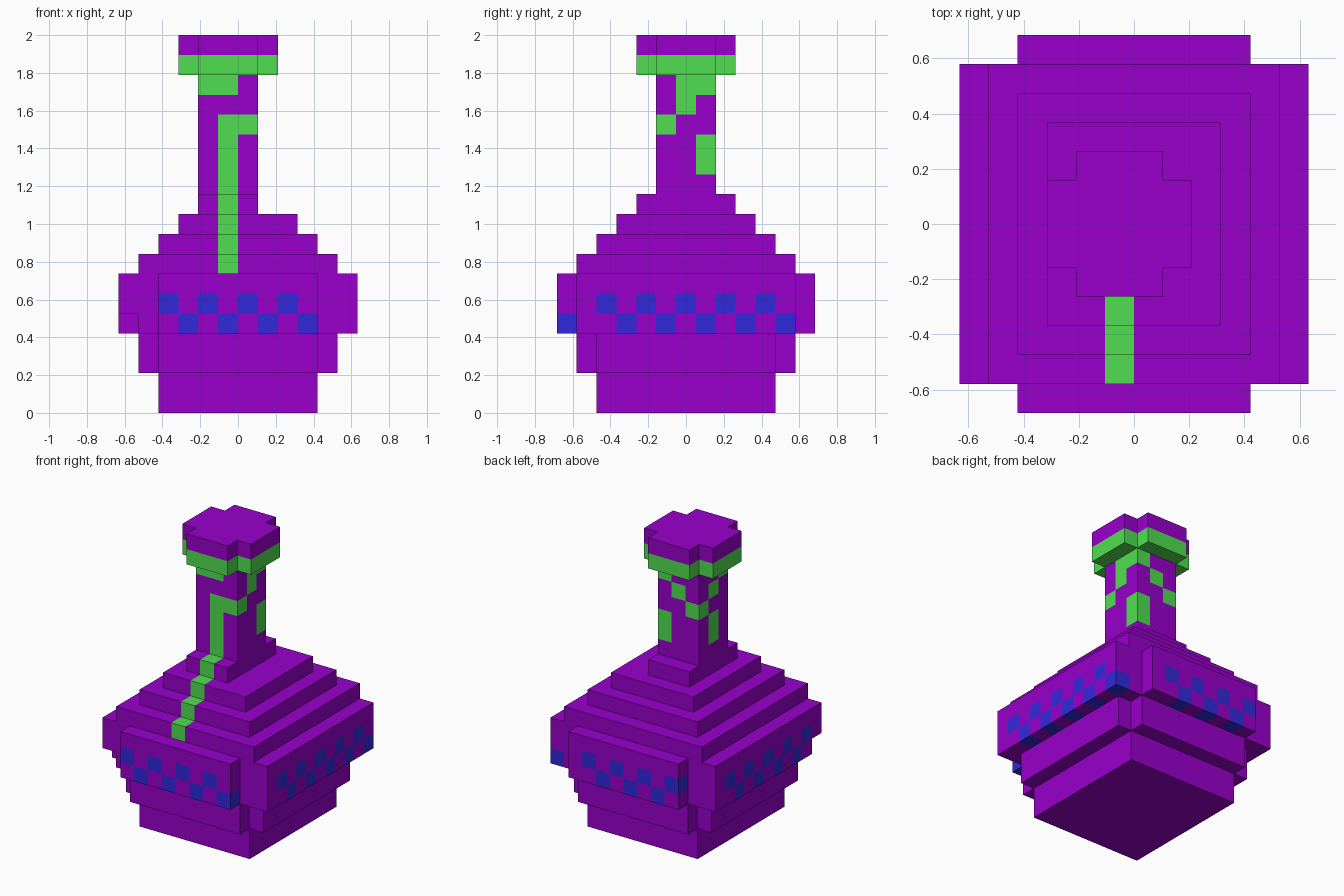
import bpy, bmesh
from mathutils import Vector

if "Cube" in bpy.data.objects:
    bpy.data.objects.remove(bpy.data.objects["Cube"], do_unlink=True)

U = 2 / 19  # block size: the bottle is 19 blocks tall


def material(name, rgb):
    m = bpy.data.materials.new(name)
    m.use_nodes = True
    m.diffuse_color = (*rgb, 1)
    m.node_tree.nodes["Principled BSDF"].inputs["Base Color"].default_value = (*rgb, 1)
    return m


PURPLE, GREEN, BLUE = range(3)
MATERIALS = [
    material("purple", (0.319, 0.0, 0.604)),
    material("green", (0.08, 0.73, 0.08)),
    material("blue", (0.031, 0.022, 0.71)),
]


def box(x0, x1, half_depth, z0, z1):
    """Blocks from x0 to x1, centred in depth."""
    return {(x, y, z) for x in range(x0, x1)
            for y in range(-half_depth, half_depth + 1)
            for z in range(z0, z1)}


# Bottle sections, from bottom to top
parts = {
    "base": box(-4, 4, 4, 0, 2),
    "lower_body": box(-4, 4, 5, 2, 4) | box(-5, 5, 4, 2, 4),
    "belt": (box(-6, 6, 5, 4, 7) | box(-4, 4, 6, 4, 7)) - {(-6, -5, 4)},
    "shoulder_step_1": box(-5, 5, 5, 7, 8),
    "shoulder_step_2": box(-4, 4, 4, 8, 9),
    "shoulder_step_3": box(-3, 3, 3, 9, 10),
    "neck_collar": box(-2, 1, 2, 10, 11),
    "neck": box(-2, 1, 1, 11, 17),
    "cap": box(-3, 2, 1, 17, 19) | box(-2, 1, 2, 17, 19),
}
solid = set().union(*parts.values())

# Green drips on the neck, as (x, y) columns with a height range
drips = set()
for x, y, z0, z1 in [(-1, -1, 11, 15), (0, -1, 14, 15), (-2, -1, 16, 17),
                     (-1, -1, 16, 17), (0, 0, 15, 17), (0, 1, 16, 17),
                     (0, 1, 12, 14), (-1, 1, 15, 16), (-2, 1, 14, 15),
                     (-2, 0, 15, 16), (-2, 0, 12, 14)]:
    drips |= {(x, y, z) for z in range(z0, z1)}


def block_colour(x, y, z):
    # Green band under the cap, and the drip down the shoulder steps
    if z == 17 or (x, y, z) in drips:
        return GREEN
    if 7 <= z <= 10 and x == -1 and y == z - 12:
        return GREEN
    # Blue checker around the belt
    if z in (4, 5):
        if abs(y) == 6 and (x + z) % 2 and (x, y, z) != (3, 6, 4):
            return BLUE
        if x in (-6, 5) and y > -5 and (y + z) % 2 and (x, y, z) != (-6, 5, 4):
            return BLUE
    return PURPLE


def build(name, blocks):
    """Mesh the exposed block sides, then merge flat areas of one colour."""
    bm = bmesh.new()
    corners = {}

    def vert(p):
        key = tuple(round(c * 2) for c in p)
        if key not in corners:
            corners[key] = bm.verts.new(p * U)
        return corners[key]

    for b in sorted(blocks):
        centre = Vector(b) + Vector((0.5, 0, 0.5))
        for axis in range(3):
            for sign in (-1, 1):
                n = Vector((0, 0, 0))
                n[axis] = sign
                if tuple(int(c) for c in Vector(b) + n) in solid:
                    continue
                s = Vector((0, 0, 0))
                s[(axis + 1) % 3] = 0.5
                t = n.cross(s)
                c = centre + n / 2
                face = bm.faces.new([vert(c - s - t), vert(c + s - t),
                                     vert(c + s + t), vert(c - s + t)])
                face.material_index = block_colour(*b)
    bmesh.ops.dissolve_limit(bm, angle_limit=0.01, verts=bm.verts[:],
                             edges=bm.edges[:], delimit={'MATERIAL'})
    mesh = bpy.data.meshes.new(name)
    bm.to_mesh(mesh)
    bm.free()
    for m in MATERIALS:
        mesh.materials.append(m)
    bpy.context.scene.collection.objects.link(bpy.data.objects.new(name, mesh))


for name, blocks in parts.items():
    build(name, blocks)
